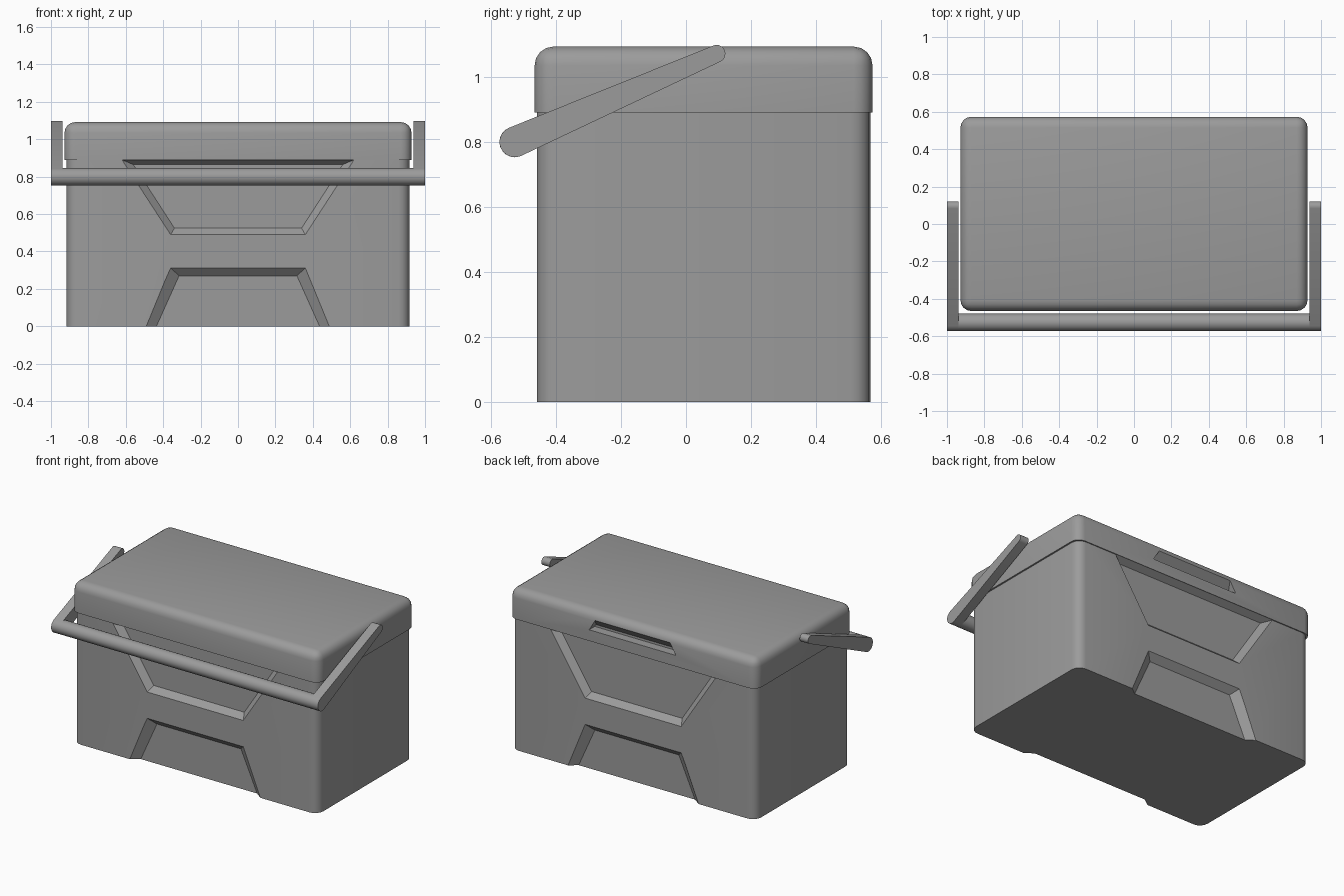
import bpy, bmesh, math
from mathutils import Vector

if "Cube" in bpy.data.objects:
    bpy.data.objects.remove(bpy.data.objects["Cube"])

CY = 0.054            # box centre in y
FRONT, BACK = -0.458, 0.566

grey = bpy.data.materials.new("mid grey plastic")
grey.diffuse_color = (0.33, 0.33, 0.33, 1)
grey.use_nodes = True
grey.node_tree.nodes["Principled BSDF"].inputs["Base Color"].default_value = grey.diffuse_color


def make(name, bm):
    bmesh.ops.recalc_face_normals(bm, faces=bm.faces)
    me = bpy.data.meshes.new(name)
    bm.to_mesh(me)
    bm.free()
    ob = bpy.data.objects.new(name, me)
    bpy.context.collection.objects.link(ob)
    me.materials.append(grey)
    return ob


def rounded_box(name, hx, hy, z0, z1, radius, seg, round_top):
    bm = bmesh.new()
    bmesh.ops.create_cube(bm, size=1)
    for v in bm.verts:
        v.co = (v.co.x * 2 * hx, v.co.y * 2 * hy + CY, z0 if v.co.z < 0 else z1)
    edges = [e for e in bm.edges
             if abs(e.verts[0].co.z - e.verts[1].co.z) > 0.01
             or (round_top and min(v.co.z for v in e.verts) > z1 - 0.01)]
    bmesh.ops.bevel(bm, geom=edges, offset=radius, segments=seg, profile=0.5, affect='EDGES')
    return make(name, bm)


def loft(name, ring_a, ring_b):
    """Closed solid between two matching rings."""
    bm = bmesh.new()
    a = [bm.verts.new(p) for p in ring_a]
    b = [bm.verts.new(p) for p in ring_b]
    n = len(a)
    bm.faces.new(a)
    bm.faces.new(b)
    for i in range(n):
        bm.faces.new((a[i], a[(i + 1) % n], b[(i + 1) % n], b[i]))
    return make(name, bm)


def trapezoid(half_low, z_low, half_high, z_high, y):
    return [Vector(p) for p in ((-half_low, y, z_low), (half_low, y, z_low),
                                (half_high, y, z_high), (-half_high, y, z_high))]


def cut(target, outer, inner):
    """Cut a sloped-wall recess, started slightly outside the surface."""
    start = [o + (o - i) * 0.25 for o, i in zip(outer, inner)]
    cutter = loft("recess_cutter", start, inner)
    cutter.hide_render = True
    mod = target.modifiers.new("recess", 'BOOLEAN')
    mod.operation = 'DIFFERENCE'
    mod.solver = 'EXACT'
    mod.object = cutter
    bpy.context.view_layer.objects.active = target
    bpy.ops.object.modifier_apply(modifier=mod.name)
    bpy.data.objects.remove(cutter)


def smooth(ob):
    bpy.ops.object.select_all(action='DESELECT')
    ob.select_set(True)
    bpy.context.view_layer.objects.active = ob
    bpy.ops.object.shade_smooth_by_angle(angle=math.radians(35))


# Cooler body with upper and lower recesses front and back
body = rounded_box("cooler_body", 0.917, 0.512, 0, 0.89, 0.06, 4, False)
for y, d in ((FRONT, 0.04), (BACK, -0.04)):
    cut(body, trapezoid(0.36, 0.49, 0.62, 0.89, y),
        trapezoid(0.34, 0.525, 0.56, 0.865, y + d))
    cut(body, trapezoid(0.516, -0.062, 0.36, 0.312, y),
        trapezoid(0.464, -0.062, 0.315, 0.27, y + d))
smooth(body)

# Lid with a finger grip at the back
lid = rounded_box("lid", 0.928, 0.519, 0.89, 1.092, 0.058, 4, True)
y = CY + 0.519
cut(lid, trapezoid(0.325, 0.965, 0.28, 1.04, y),
    trapezoid(0.325, 0.965, 0.315, 0.98, y - 0.06))
smooth(lid)

# Carry handle: tapered arms with rounded ends
p, rp = Vector((-0.526, 0.799)), 0.047
q, rq = Vector((0.094, 1.070)), 0.027
ang = math.atan2(q.y - p.y, q.x - p.x)
N = 10
profile = []
for c, r, a0 in ((q, rq, ang - math.pi / 2), (p, rp, ang + math.pi / 2)):
    for i in range(N + 1):
        a = a0 + math.pi * i / N
        profile.append((c.x + r * math.cos(a), c.y + r * math.sin(a)))
for side, label in ((-1, "left"), (1, "right")):
    arm = loft("handle_arm_" + label,
               [(side * 0.937, u, v) for u, v in profile],
               [(side * 1.0, u, v) for u, v in profile])
    smooth(arm)

# Carry handle: crossbar
circle = [(p.x + rp * math.cos(math.tau * i / 20), p.y + rp * math.sin(math.tau * i / 20))
          for i in range(20)]
bar = loft("handle_bar", [(-0.94, u, v) for u, v in circle], [(0.94, u, v) for u, v in circle])
smooth(bar)
